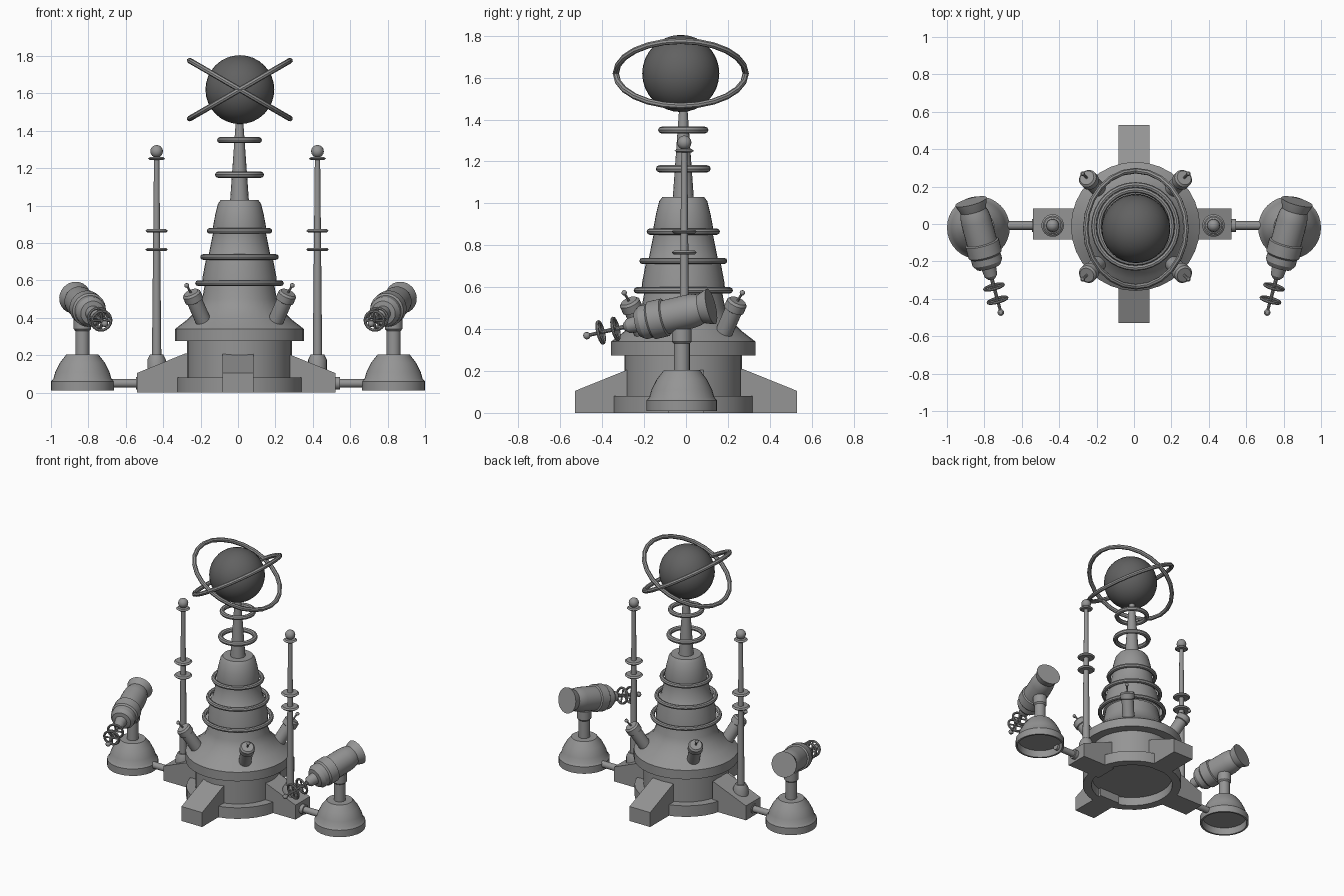
import bpy, bmesh
from math import radians, sin, cos, pi
from mathutils import Vector, Matrix

cube = bpy.data.objects.get("Cube")
if cube:
    bpy.data.objects.remove(cube)


def material(name, value):
    m = bpy.data.materials.new(name)
    m.use_nodes = True
    m.diffuse_color = (value, value, value, 1)
    m.node_tree.nodes["Principled BSDF"].inputs["Base Color"].default_value = (value, value, value, 1)
    return m


METAL = material("grey metal", 0.3)
DARK = material("dark grey", 0.12)
UP = Vector((0, 0, 1))


def finish(name, bm, mat, matrix=Matrix(), smooth=True):
    bmesh.ops.remove_doubles(bm, verts=bm.verts, dist=1e-5)
    bmesh.ops.recalc_face_normals(bm, faces=bm.faces)
    me = bpy.data.meshes.new(name)
    bm.to_mesh(me)
    bm.free()
    me.materials.append(mat)
    ob = bpy.data.objects.new(name, me)
    bpy.context.collection.objects.link(ob)
    ob.matrix_world = matrix
    if smooth:
        bpy.ops.object.select_all(action="DESELECT")
        ob.select_set(True)
        bpy.context.view_layer.objects.active = ob
        bpy.ops.object.shade_smooth_by_angle(angle=radians(30))
    return ob


def lathe(name, profile, at=(0, 0, 0), axis=UP, seg=32, closed=False, mat=METAL):
    """Turn (radius, height) points round an axis that starts at a point."""
    bm = bmesh.new()
    rings = [[bm.verts.new((r * cos(2 * pi * i / seg), r * sin(2 * pi * i / seg), z))
              for i in range(seg)] for r, z in profile]
    pairs = list(zip(rings, rings[1:])) + ([(rings[-1], rings[0])] if closed else [])
    for a, b in pairs:
        for i in range(seg):
            j = (i + 1) % seg
            bm.faces.new((a[i], a[j], b[j], b[i]))
    rot = UP.rotation_difference(Vector(axis)).to_matrix().to_4x4()
    return finish(name, bm, mat, Matrix.Translation(at) @ rot)


def ring(name, major, tube, at, axis=UP, seg=32):
    prof = [(major + tube * cos(k * pi / 4), tube * sin(k * pi / 4)) for k in range(8)]
    return lathe(name, prof, at, axis, seg, closed=True)


def rod(name, a, b, r0, r1=None, seg=16):
    a, b = Vector(a), Vector(b)
    r1 = r0 if r1 is None else r1
    h = (b - a).length
    return lathe(name, [(0, 0), (r0, 0), (r1, h), (0, h)], a, b - a, seg)


def ball(name, r, at, mat=METAL, seg=16):
    bm = bmesh.new()
    bmesh.ops.create_uvsphere(bm, u_segments=seg, v_segments=seg // 2, radius=r)
    return finish(name, bm, mat, Matrix.Translation(at))


# Tower base and stepped body
C = Vector((0.008, -0.013, 0))
lathe("base_ring", [(0.28, 0), (0.34, 0), (0.34, 0.08), (0.275, 0.08)], C, closed=True)
lathe("tower_skirt", [(0, 0.06), (0.28, 0.06), (0.28, 0.275), (0.345, 0.275), (0.345, 0.34),
                      (0.28, 0.39), (0.22, 0.45), (0.2, 0.5), (0.185, 0.58), (0, 0.58)], C)
lathe("tower_body", [(0.2, 0.575), (0.197, 0.62), (0.178, 0.72), (0.165, 0.735), (0.14, 0.86),
                     (0.143, 0.88), (0.13, 0.95), (0.115, 1.01), (0.1, 1.03), (0, 1.03)], C)
for n, (r, z) in enumerate([(0.222, 0.585), (0.195, 0.725), (0.16, 0.865)]):
    ring(f"body_band_{n + 1}", r, 0.015, C + UP * z)

# Neck, collar rings, globe and its two orbit rings
rod("neck", C + UP * 1.03, C + UP * 1.45, 0.05, 0.02)
ring("lower_neck_ring", 0.114, 0.017, C + UP * 1.165)
ring("upper_neck_ring", 0.104, 0.016, C + UP * 1.35)
GLOBE = Vector((0.01, -0.025, 1.62))
ball("globe", 0.184, GLOBE, DARK, 32)
for s, word in ((1, "left"), (-1, "right")):
    ring(f"{word}_orbit_ring", 0.31, 0.015, GLOBE, (s * sin(radians(30)), 0, cos(radians(30))), 24)

# Four sloping buttresses
for n, word in enumerate(["left", "back", "right", "front"]):
    bm = bmesh.new()
    side = [(0.26, 0), (0.53, 0), (0.53, 0.105), (0.27, 0.21), (0.26, 0.21)]
    loops = [[bm.verts.new((x, y, z)) for x, z in side] for y in (-0.083, 0.083)]
    for loop in loops:
        bm.faces.new(loop)
    for i in range(len(side)):
        j = (i + 1) % len(side)
        bm.faces.new((loops[0][i], loops[0][j], loops[1][j], loops[1][i]))
    turn = Matrix.Translation((-0.01 * (n % 2 == 0), 0, 0)) @ Matrix.Rotation(n * pi / 2, 4, "Z")
    finish(f"{word}_buttress", bm, METAL, turn, smooth=False)

# Four tilted canisters with small aerials
for sx, wx in ((1, "left"), (-1, "right")):
    for sy, wy in ((1, "back"), (-1, "front")):
        foot = C + Vector((sx * 0.19, sy * 0.19, 0.375))
        top = C + Vector((sx * 0.26, sy * 0.26, 0.535))
        axis = top - foot
        h = axis.length
        lathe(f"{wy}_{wx}_canister", [(0, 0), (0.042, 0), (0.042, h * 0.72), (0.05, h * 0.74),
              (0.05, h * 0.94), (0.04, h), (0, h)], foot, axis, 20)
        tip = C + Vector((sx * 0.282, sy * 0.282, 0.573))
        rod(f"{wy}_{wx}_aerial", top, tip, 0.006, seg=8)
        ball(f"{wy}_{wx}_aerial_tip", 0.013, tip, seg=12)

for s, word in ((1, "left"), (-1, "right")):
    # Mast on the side buttress
    m = Vector((s * 0.43 - 0.005, -0.008, 0))
    lathe(f"{word}_mast_socket", [(0, 0.1), (0.05, 0.1), (0.05, 0.175), (0.035, 0.205), (0, 0.205)], m, seg=20)
    rod(f"{word}_mast", m + UP * 0.2, m + UP * 1.27, 0.025, 0.014)
    for n, z in enumerate((0.765, 0.865)):
        lathe(f"{word}_mast_disc_{n + 1}", [(0, -0.009), (0.05, -0.009), (0.06, 0), (0.05, 0.009), (0, 0.009)],
              m + UP * z, seg=24)
    lathe(f"{word}_mast_cap", [(0, 0), (0.035, 0), (0.046, 0.008), (0.035, 0.016), (0, 0.016)],
          m + UP * 1.243, seg=24)
    ball(f"{word}_mast_ball", 0.034, m + UP * 1.29)

    # Link pipe to the outer pod
    rod(f"{word}_link_pipe", (s * 0.5, -0.008, 0.05), (s * 0.7, -0.008, 0.05), 0.023)
    rod(f"{word}_link_collar", (s * 0.5, -0.008, 0.05), (s * 0.545, -0.008, 0.05), 0.034)

    # Domed pod, hollow underneath, with its post
    p = Vector((s * 0.832, -0.02, 0))
    lathe(f"{word}_pod_dome", [(0, 0.06), (0.15, 0.06), (0.155, 0.01), (0.168, 0.01), (0.168, 0.06),
          (0.155, 0.075), (0.145, 0.11), (0.12, 0.16), (0.085, 0.205), (0, 0.205)], p)
    lathe(f"{word}_pod_post", [(0, 0.2), (0.038, 0.2), (0.038, 0.33), (0.047, 0.34), (0.047, 0.4), (0, 0.42)],
          p, seg=20)

    # Ray projector aimed forward, inward and slightly down
    rear = Vector((s * 0.872, 0.12, 0.508))
    aim = Vector((-s * 0.27, -1, -0.235)).normalized()
    lathe(f"{word}_projector_body", [(0, 0), (0.087, 0), (0.083, 0.015), (0.07, 0.05), (0.078, 0.075),
          (0.082, 0.11), (0.082, 0.23), (0.092, 0.235), (0.092, 0.3), (0.082, 0.31), (0.082, 0.345),
          (0.065, 0.37), (0.04, 0.375), (0.035, 0.42), (0.018, 0.44), (0, 0.44)], rear, aim, 28)
    rod(f"{word}_projector_rod", rear + aim * 0.43, rear + aim * 0.63, 0.011, 0.008, 10)
    ball(f"{word}_projector_tip", 0.018, rear + aim * 0.63, seg=12)
    across = aim.cross(UP).normalized()
    for n, d in enumerate((0.485, 0.56)):
        c = rear + aim * d
        ring(f"{word}_projector_ring_{n + 1}", 0.052, 0.008, c, aim, 24)
        for k, v in enumerate((across, across.cross(aim))):
            rod(f"{word}_ring_{n + 1}_spoke_{k + 1}", c - v * 0.05, c + v * 0.05, 0.006, seg=8)
